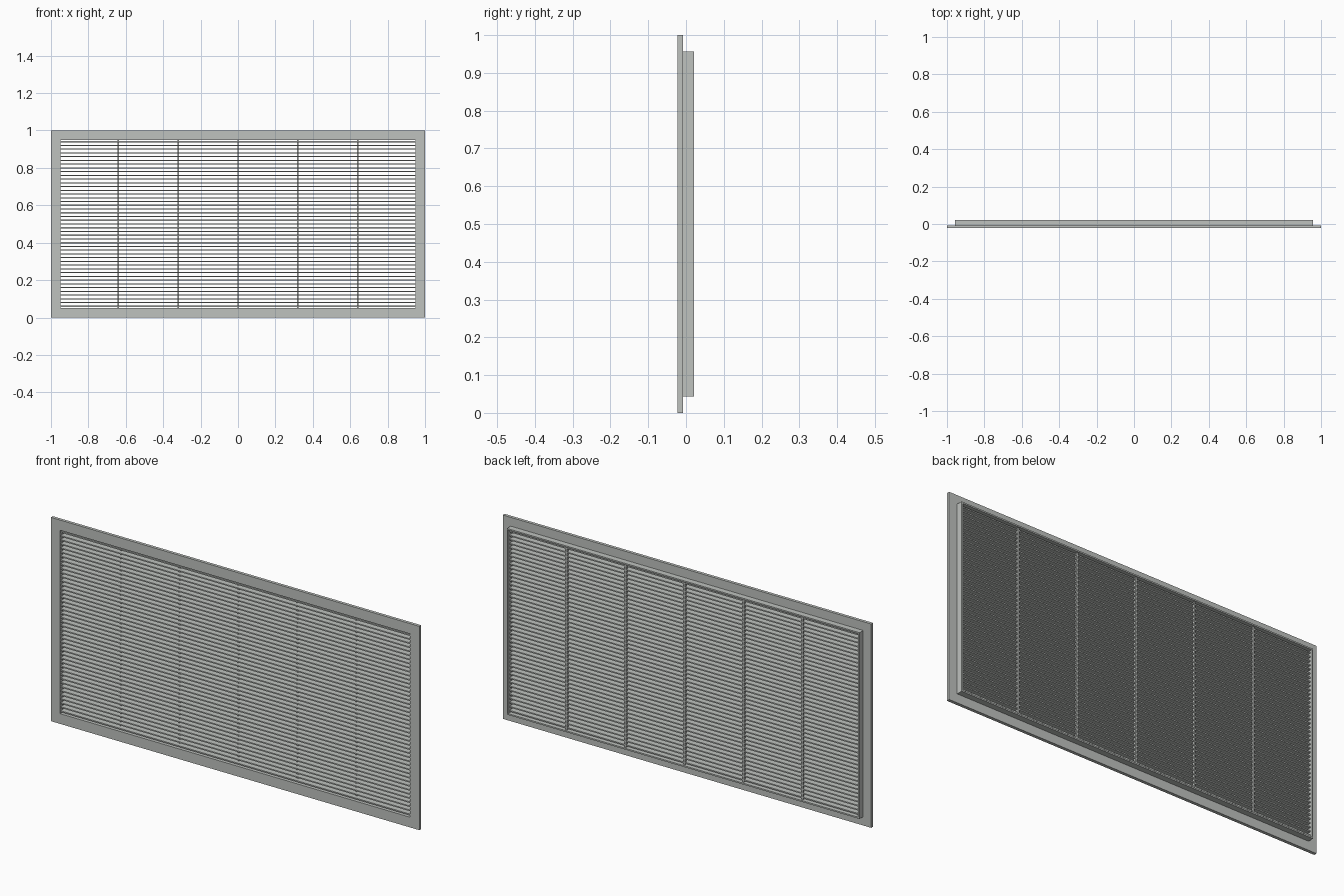
import bpy, bmesh

if "Cube" in bpy.data.objects:
    bpy.data.objects.remove(bpy.data.objects["Cube"])

# One flat metal colour
metal = bpy.data.materials.new("light_grey_metal")
metal.diffuse_color = (0.52, 0.54, 0.52, 1)
metal.use_nodes = True
metal.node_tree.nodes["Principled BSDF"].inputs["Base Color"].default_value = metal.diffuse_color


def finish(name, bm):
    bmesh.ops.recalc_face_normals(bm, faces=bm.faces)
    me = bpy.data.meshes.new(name)
    bm.to_mesh(me)
    bm.free()
    me.materials.append(metal)
    ob = bpy.data.objects.new(name, me)
    bpy.context.collection.objects.link(ob)
    return ob


def box(name, x0, x1, y0, y1, z0, z1):
    bm = bmesh.new()
    bmesh.ops.create_cube(bm, size=1)
    for v in bm.verts:
        v.co = ((x0 + x1) / 2 + v.co.x * (x1 - x0),
                (y0 + y1) / 2 + v.co.y * (y1 - y0),
                (z0 + z1) / 2 + v.co.z * (z1 - z0))
    return finish(name, bm)


def repeat(ob, count, step):
    mod = ob.modifiers.new("repeat", 'ARRAY')
    mod.count = count
    mod.use_relative_offset = False
    mod.use_constant_offset = True
    mod.constant_offset_displace = step


# Frame: stepped cross-section swept around the rectangle.
# Each point is (inset from the outer edge, y)
def frame(name, profile):
    bm = bmesh.new()
    loops = []
    for sx, sz in ((-1, -1), (1, -1), (1, 1), (-1, 1)):
        loops.append([bm.verts.new((sx * (1 - i), y, 0.5 + sz * (0.5 - i)))
                      for i, y in profile])
    n = len(profile)
    for a in range(4):
        p, q = loops[a], loops[(a + 1) % 4]
        for b in range(n):
            c = (b + 1) % n
            bm.faces.new((p[b], q[b], q[c], p[c]))
    return finish(name, bm)


# Flange with rear collar
frame("flange_and_collar", [(0, -0.0225), (0.05, -0.0225), (0.05, 0.0215),
                            (0.043, 0.0215), (0.043, -0.0075), (0, -0.0075)])

# Horizontal slats
PITCH = 0.02
slat = box("slats", -0.952, 0.952, -0.0185, 0.0125, 0.057, 0.063)
repeat(slat, 45, (0, 0, PITCH))

# Vertical support bars behind the slats
bar = box("support_bars", -0.644, -0.636, 0.003, 0.0145, 0.048, 0.952)
repeat(bar, 5, (0.32, 0, 0))
